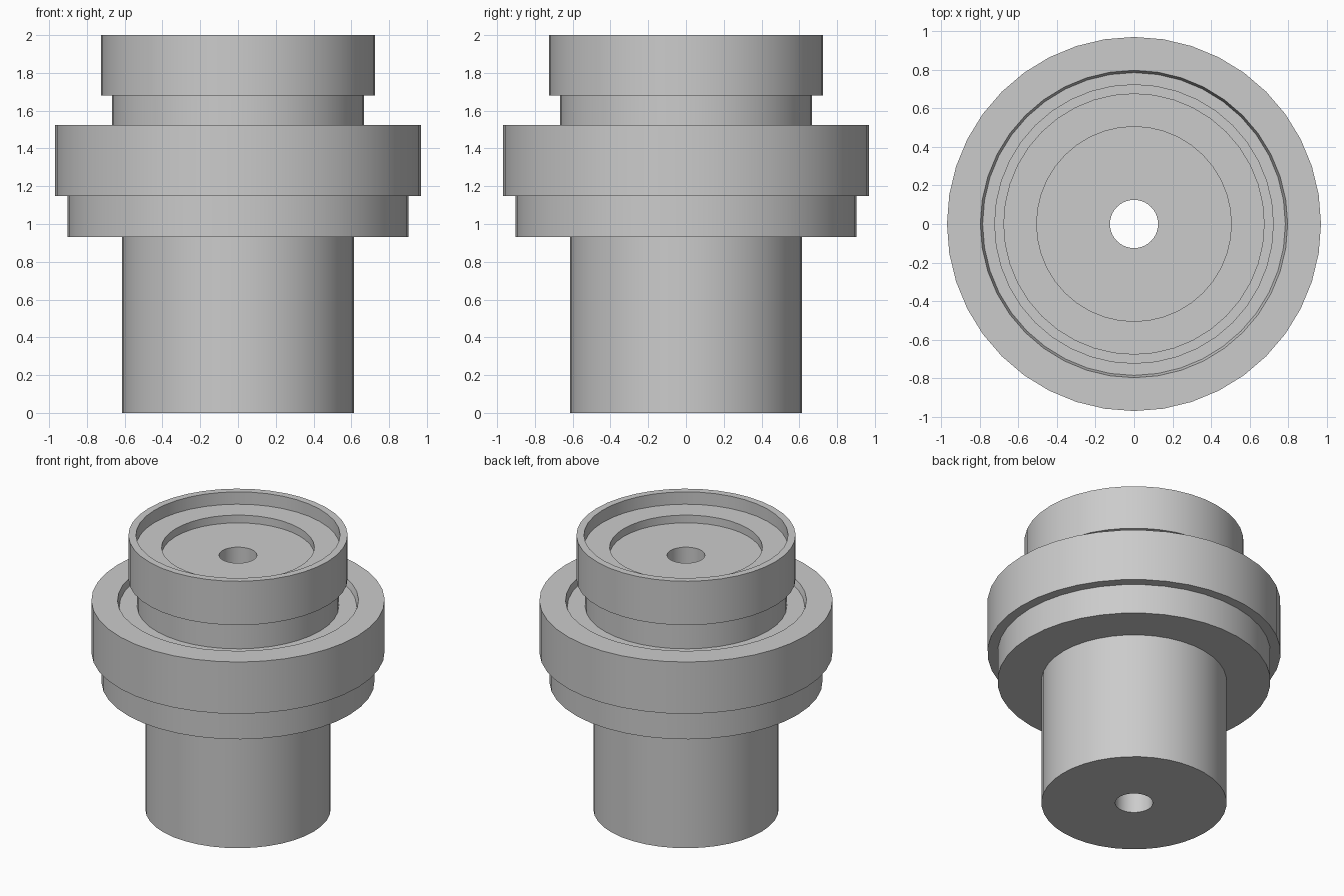
import bpy, bmesh, math

if "Cube" in bpy.data.objects:
    bpy.data.objects.remove(bpy.data.objects["Cube"])

SIDES = 40

# Single flat grey
grey = bpy.data.materials.new("plain grey")
grey.diffuse_color = (0.6, 0.6, 0.6, 1)
grey.use_nodes = True
grey.node_tree.nodes["Principled BSDF"].inputs["Base Color"].default_value = grey.diffuse_color


def lathe(name, profile):
    """Revolve a closed (radius, z) outline around the z axis."""
    bm = bmesh.new()
    rings = []
    for r, z in profile:
        rings.append([bm.verts.new((r * math.cos(2 * math.pi * i / SIDES),
                                    r * math.sin(2 * math.pi * i / SIDES), z))
                      for i in range(SIDES)])
    for a, b in zip(rings, rings[1:] + rings[:1]):
        for i in range(SIDES):
            j = (i + 1) % SIDES
            bm.faces.new((a[i], a[j], b[j], b[i]))
    bmesh.ops.recalc_face_normals(bm, faces=bm.faces)
    mesh = bpy.data.meshes.new(name)
    bm.to_mesh(mesh)
    bm.free()
    mesh.materials.append(grey)
    obj = bpy.data.objects.new(name, mesh)
    bpy.context.collection.objects.link(obj)
    bpy.ops.object.select_all(action='DESELECT')
    obj.select_set(True)
    bpy.context.view_layer.objects.active = obj
    bpy.ops.object.shade_smooth_by_angle(angle=math.radians(30))
    return obj


lathe("flanged_bushing", [
    (0.125, 0), (0.613, 0), (0.613, 0.93),      # shaft
    (0.903, 0.93), (0.903, 1.147),              # lower collar
    (0.97, 1.147), (0.97, 1.525),               # wide flange
    (0.797, 1.525), (0.785, 1.48),              # groove in flange top
    (0.667, 1.48), (0.667, 1.68),               # neck
    (0.725, 1.68), (0.725, 2.0),                # cap
    (0.675, 2.0), (0.675, 1.91),                # wide recess
    (0.505, 1.91), (0.505, 1.853),              # inner recess
    (0.125, 1.853),                             # through bore
])
